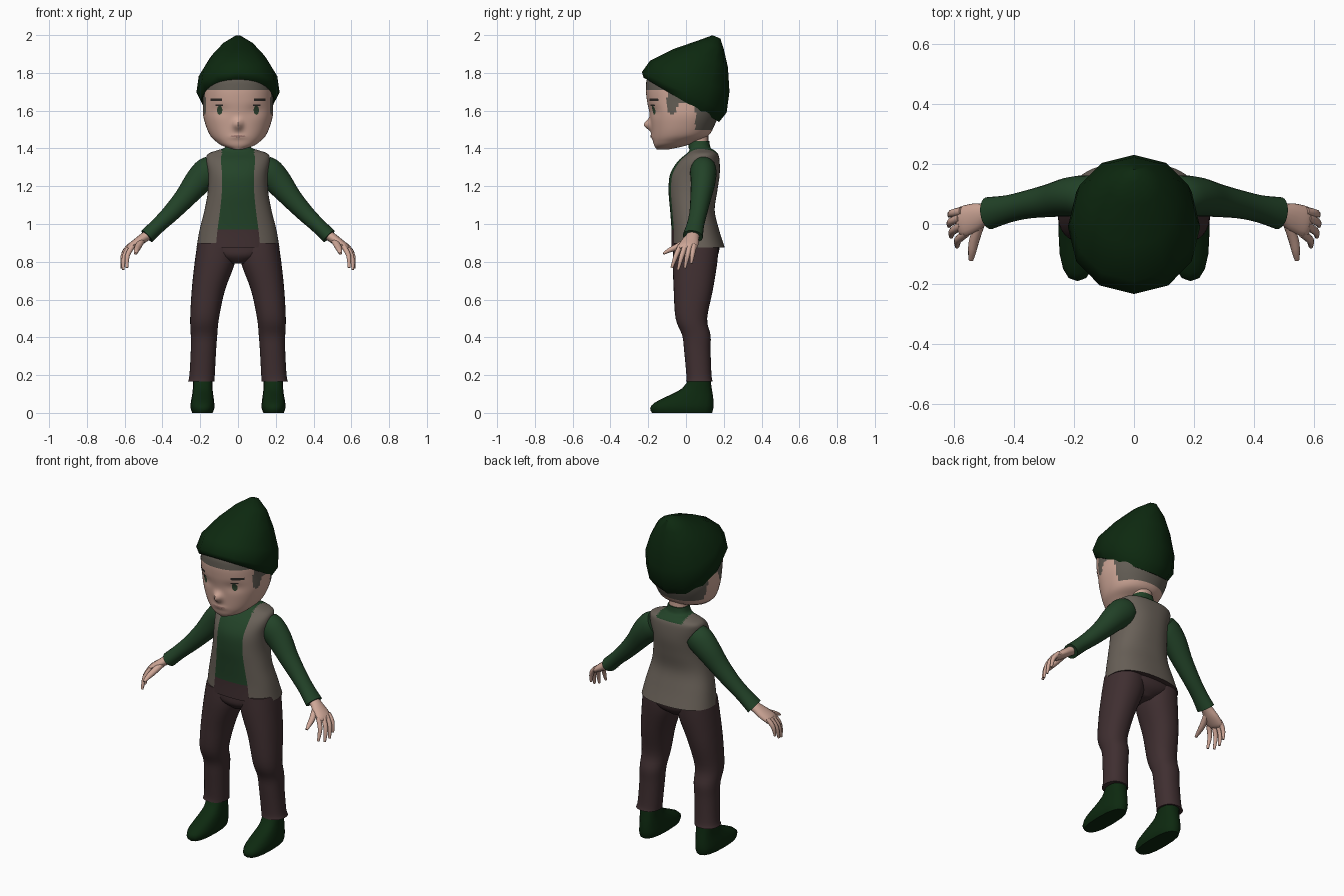
import bpy, bmesh, math
from mathutils import Vector
from mathutils.bvhtree import BVHTree

if "Cube" in bpy.data.objects:
    bpy.data.objects.remove(bpy.data.objects["Cube"])


def material(name, r, g, b):
    m = bpy.data.materials.new(name)
    m.diffuse_color = (r, g, b, 1)
    m.use_nodes = True
    m.node_tree.nodes["Principled BSDF"].inputs["Base Color"].default_value = m.diffuse_color
    return m


SKIN = material("skin", .62, .385, .31)
HAIR = material("grey_hair", .125, .11, .09)
SHIRT = material("green_cloth", .016, .055, .021)
HAT = material("dark_green_felt", .004, .022, .005)
VEST = material("grey_brown_vest", .14, .118, .097)
PANTS = material("brown_trousers", .05, .028, .03)
DARK = material("dark_brow", .03, .025, .022)
IRIS = material("green_iris", .03, .06, .03)
LIPS = material("lip", .36, .2, .17)


def finish(name, bm, mats, angle=50):
    bmesh.ops.recalc_face_normals(bm, faces=bm.faces)
    me = bpy.data.meshes.new(name)
    bm.to_mesh(me)
    bm.free()
    for m in mats:
        me.materials.append(m)
    ob = bpy.data.objects.new(name, me)
    bpy.context.collection.objects.link(ob)
    bpy.ops.object.select_all(action='DESELECT')
    ob.select_set(True)
    bpy.context.view_layer.objects.active = ob
    bpy.ops.object.shade_smooth_by_angle(angle=math.radians(angle))
    return ob


def refine(rows, n):
    """Catmull-Rom interpolation of tuples, n steps per span."""
    out = []
    for i in range(len(rows) - 1):
        a, b = rows[max(i - 1, 0)], rows[i]
        c, d = rows[i + 1], rows[min(i + 2, len(rows) - 1)]
        for k in range(n):
            t = k / n
            out.append(tuple(.5 * (2 * q + (r - p) * t + (2 * p - 5 * q + 4 * r - s) * t * t
                                   + (3 * q - p - 3 * r + s) * t ** 3)
                             for p, q, r, s in zip(a, b, c, d)))
    return out + [rows[-1]]


def skin_rings(bm, loops, rule=None):
    rings = [[bm.verts.new(co) for co in loop] for loop in loops]
    n = len(rings[0])
    for lo, hi in zip(rings, rings[1:]):
        for j in range(n):
            k = (j + 1) % n
            f = bm.faces.new((lo[j], lo[k], hi[k], hi[j]))
            if rule:
                f.material_index = rule(f.calc_center_median(), 2 * math.pi * (j + .5) / n)
    return bm.faces.new(rings[0]), bm.faces.new(rings[-1])


def loft(name, rings, mats, rule=None, seg=32, sub=4, p=2.2, shape=None, caps=(0, 0), angle=50):
    """Rings are (front y, front z, back y, back z, centre x, half width)."""
    def power(v):
        return math.copysign(abs(v) ** (2 / p), v)
    loops = []
    for yf, zf, yb, zb, cx, hw in refine(rings, sub):
        loop = []
        for j in range(seg):
            a = 2 * math.pi * j / seg
            s = power(math.sin(a)) / 2
            co = Vector((cx + hw * power(math.cos(a)), (yf + yb) / 2 + s * (yb - yf),
                         (zf + zb) / 2 + s * (zb - zf)))
            loop.append(shape(co) if shape else co)
        loops.append(loop)
    bm = bmesh.new()
    for f, m in zip(skin_rings(bm, loops, rule), caps):
        f.material_index = m
    return finish(name, bm, mats, angle)


def level(z, hw, yf, yb, cx=0):
    return (yf, z, yb, z, cx, hw)


def tube(name, rows, mat, side, seg=16, sub=4):
    """Rows are (x, y, z, radius along y, radius across); side mirrors x."""
    rows = refine(rows, sub)
    pts = [Vector((r[0] * side, r[1], r[2])) for r in rows]
    loops = []
    for i, (c, r) in enumerate(zip(pts, rows)):
        d = (pts[min(i + 1, len(pts) - 1)] - pts[max(i - 1, 0)]).normalized()
        u = Vector((0, 1, 0))
        u = (u - d * u.dot(d)).normalized()
        v = d.cross(u)
        loops.append([c + u * r[3] * math.cos(a) + v * r[4] * math.sin(a)
                      for a in (2 * math.pi * j / seg for j in range(seg))])
    bm = bmesh.new()
    skin_rings(bm, loops)
    return finish(name, bm, [mat])


# Head with nose and lip bumps; the hairline is a rule on height and depth
def face_shape(co):
    if co.y < -.08:
        co.y -= .038 * math.exp(-(co.x / .022) ** 2 - ((co.z - 1.525) / .028) ** 2)
        co.y -= .006 * math.exp(-(co.x / .04) ** 2 - ((co.z - 1.462) / .014) ** 2)
        for e in (-.095, .095):
            co.y += .008 * math.exp(-((co.x - e) / .05) ** 2 - ((co.z - 1.6) / .03) ** 2)
    return co


def hairline(c, a):
    if c.y < -.1:
        low = 1.71
    elif c.y < -.04:
        low = 1.58 + max(0, abs(c.y + .075) - .012) * 2
    elif c.y < .05:
        low = 1.64
    else:
        low = 1.5
    return int(c.z > low)


head = loft("head", [level(1.395, .025, -.155, -.09), level(1.415, .085, -.168, 0),
                     level(1.44, .12, -.175, .06), level(1.47, .148, -.18, .12),
                     level(1.52, .17, -.185, .15), level(1.58, .185, -.192, .172),
                     level(1.65, .186, -.206, .185), level(1.72, .185, -.212, .18),
                     level(1.78, .17, -.2, .16), level(1.85, .12, -.13, .13),
                     level(1.88, .05, -.05, .08)],
            [SKIN, HAIR], hairline, seg=96, sub=7, shape=face_shape, caps=(0, 1))

# Painted face details: thin plates projected on to the head
bm = bmesh.new()
bm.from_mesh(head.data)
tree = BVHTree.FromBMesh(bm)
bm.free()


def plate(name, x, z, w, h, mat, rounded=False, n=8):
    bm = bmesh.new()
    grid = []
    for i in range(n + 1):
        v = 2 * i / n - 1
        wide = max(math.sqrt(1 - v * v), .1) if rounded else 1
        row = []
        for j in range(n + 1):
            px, pz = x + (2 * j / n - 1) * wide * w / 2, z + v * h / 2
            hit = tree.ray_cast(Vector((px, -1, pz)), Vector((0, 1, 0)))[0]
            row.append(bm.verts.new(hit + Vector((0, -.003, 0))))
        grid.append(row)
    for i in range(n):
        for j in range(n):
            bm.faces.new((grid[i][j], grid[i][j + 1], grid[i + 1][j + 1], grid[i + 1][j]))
    finish(name, bm, [mat])


for s, tag in ((-1, "right"), (1, "left")):
    plate(tag + "_brow", s * .115, 1.657, .06, .014, DARK)
    plate(tag + "_eye", s * .097, 1.603, .028, .05, IRIS, True)
    plate(tag + "_lash", s * .1, 1.628, .04, .007, DARK)
plate("mouth", 0, 1.465, .08, .012, LIPS, True)

# Pointed hat, a tilted faceted cone
loft("hat", [(-.225, 1.775, .175, 1.54, 0, .195), (-.233, 1.805, .215, 1.59, 0, .22),
             (-.19, 1.865, .23, 1.7, 0, .208), (-.07, 1.925, .222, 1.83, 0, .15),
             (.06, 1.97, .2, 1.925, 0, .088), (.14, 1.999, .182, 1.982, 0, .02)],
     [HAT], seg=12, sub=1, p=2.1)

# Neck
loft("neck", [level(1.36, .058, .02, .125), level(1.44, .055, .02, .118),
              level(1.52, .06, .0, .12)], [SKIN], seg=24)


# Shirt and open vest, split by column at the front opening
def clothes(c, a):
    opening = math.sin(a) < 0 and abs(math.cos(a)) ** (2 / 2.4) < .52
    if opening:
        return 2 if c.z < .96 else 0
    if c.z > 1.37 and abs(c.x) < .085:
        return 0
    return 1


loft("shirt_and_vest", [level(.875, .22, -.078, .205), level(.97, .203, -.077, .175),
                        level(1.07, .178, -.084, .152), level(1.17, .16, -.092, .165),
                        level(1.26, .158, -.085, .178), level(1.33, .168, -.045, .178),
                        level(1.37, .16, .0, .17), level(1.39, .11, .018, .15),
                        level(1.405, .07, .014, .13), level(1.44, .058, .015, .123)],
     [SHIRT, VEST, PANTS], clothes, seg=64, sub=5, p=2.4, caps=(2, 0))

# Trouser seat
loft("trouser_seat", [level(.95, .19, -.065, .15), level(.88, .213, -.068, .176),
                      level(.83, .15, -.066, .165), level(.79, .04, -.03, .12)], [PANTS])

for s, tag in ((-1, "right"), (1, "left")):
    # Trouser leg
    loft(tag + "_trouser_leg",
         [level(.165, .07, .0, .142, s * .195), level(.2, .067, .002, .135, s * .19),
          level(.33, .067, -.01, .13, s * .183), level(.41, .07, -.02, .13, s * .18),
          level(.5, .076, -.055, .112, s * .177), level(.65, .088, -.065, .142, s * .157),
          level(.8, .107, -.07, .166, s * .122), level(.9, .1, -.065, .172, s * .114)], [PANTS])
    # Shoe
    loft(tag + "_shoe",
         [level(0, .054, -.18, .138, s * .188), level(.025, .063, -.19, .145, s * .188),
          level(.055, .062, -.165, .146, s * .188), level(.095, .056, -.085, .142, s * .187),
          level(.13, .052, -.02, .136, s * .187), level(.18, .052, .015, .13, s * .187)],
         [HAT], seg=16, sub=2, p=2.5, angle=40)
    # Sleeve
    tube(tag + "_sleeve", [(.13, .092, 1.295, .066, .072), (.165, .092, 1.27, .07, .08),
                           (.215, .09, 1.22, .065, .072), (.28, .078, 1.14, .055, .057),
                           (.353, .065, 1.06, .047, .047), (.42, .05, .995, .046, .041),
                           (.482, .036, .935, .054, .042)], SHIRT, s, 24)
    # Hand: palm, four fingers and thumb
    tube(tag + "_palm", [(.465, .04, .95, .034, .027), (.495, .034, .93, .036, .026),
                         (.53, .022, .905, .047, .024), (.57, .008, .878, .05, .019),
                         (.585, .003, .865, .04, .01)], SKIN, s)
    knuckles = [(.558, -.03, .883), (.573, -.005, .882), (.578, .02, .882), (.572, .043, .887)]
    tips = [(.588, -.075, .768), (.608, -.042, .757), (.615, -.006, .766), (.614, .028, .79)]
    for i, (k, t) in enumerate(zip(knuckles, tips)):
        mid = [(p + q) / 2 for p, q in zip(k, t)]
        tube(f"{tag}_finger_{i + 1}", [(*k, .014, .014), (mid[0] + .012, mid[1], mid[2] + .008, .013, .013),
                                       (*t, .007, .007)], SKIN, s, 10, 3)
    tube(tag + "_thumb", [(.51, .01, .912, .018, .018), (.53, -.05, .878, .016, .018),
                          (.538, -.09, .86, .012, .014), (.542, -.12, .843, .006, .008)], SKIN, s, 10, 3)
